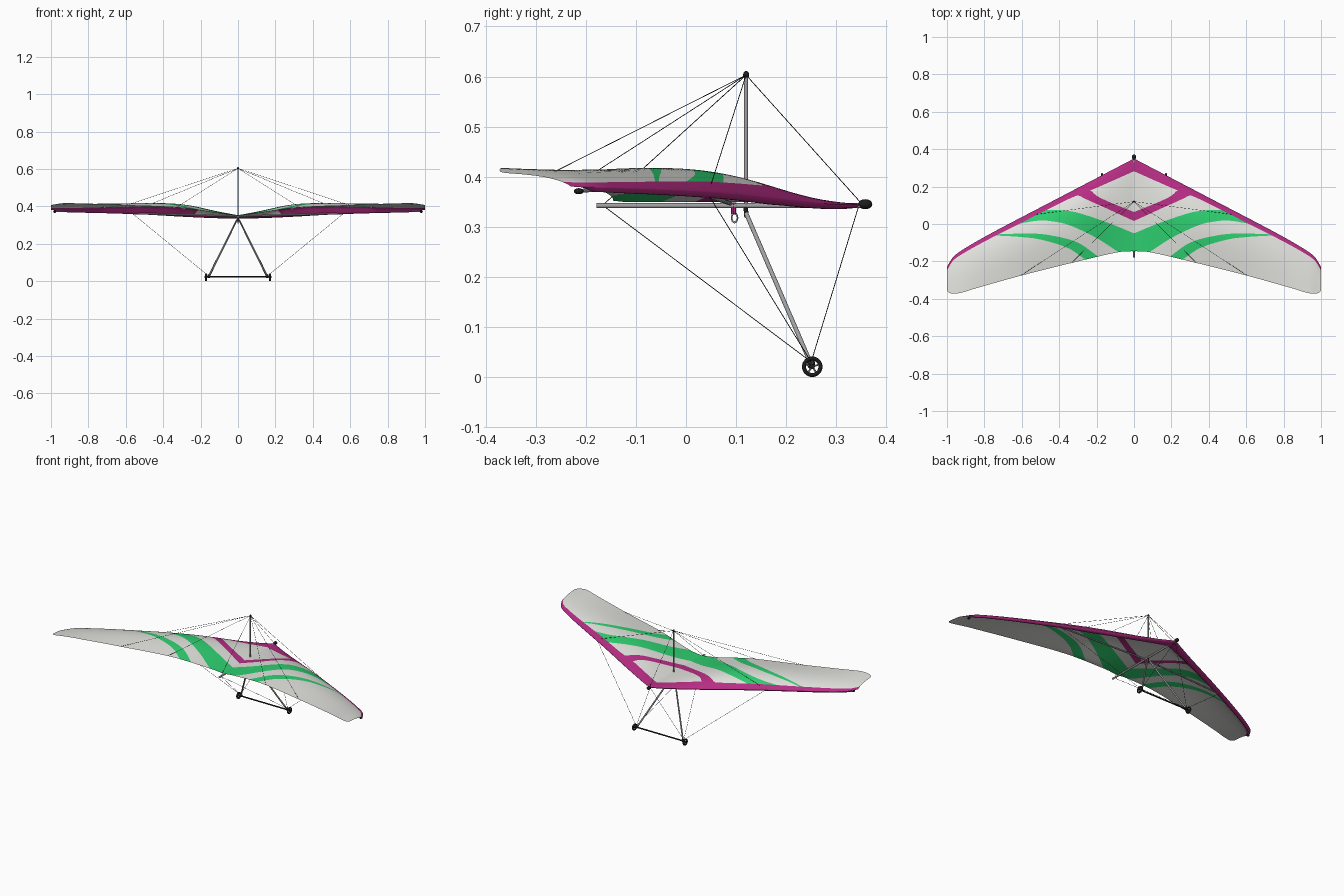
import bpy, bmesh, math
from mathutils import Vector, Matrix

if "Cube" in bpy.data.objects:
    bpy.data.objects.remove(bpy.data.objects["Cube"])


def mat(name, c):
    m = bpy.data.materials.new(name)
    m.diffuse_color = (*c, 1)
    m.use_nodes = True
    m.node_tree.nodes["Principled BSDF"].inputs["Base Color"].default_value = m.diffuse_color
    return m


WHITE = mat("sail_white", (.75, .75, .72))
MAGENTA = mat("magenta", (.47, .026, .23))
GREEN = mat("green", (.027, .62, .16))
GREY = mat("tube_grey", (.36, .36, .37))
BLACK = mat("black", (.012, .012, .012))


def finish(name, bm, mats, angle=40):
    me = bpy.data.meshes.new(name)
    bmesh.ops.recalc_face_normals(bm, faces=bm.faces)
    bm.to_mesh(me)
    bm.free()
    for m in mats:
        me.materials.append(m)
    ob = bpy.data.objects.new(name, me)
    bpy.context.collection.objects.link(ob)
    bpy.ops.object.select_all(action='DESELECT')
    ob.select_set(True)
    bpy.context.view_layer.objects.active = ob
    bpy.ops.object.shade_smooth_by_angle(angle=math.radians(angle))
    return ob


def tubes(name, segs, r, m, n=12):
    """One object made of straight round tubes between point pairs."""
    bm = bmesh.new()
    for a, b in segs:
        a, b = Vector(a), Vector(b)
        d = b - a
        M = Matrix.Translation((a + b) / 2) @ d.to_track_quat('Z', 'Y').to_matrix().to_4x4()
        bmesh.ops.create_cone(bm, cap_ends=True, segments=n, radius1=r, radius2=r,
                              depth=d.length, matrix=M)
    return finish(name, bm, [m])


def blobs(name, items, m):
    """Ellipsoids given as (centre, radii)."""
    bm = bmesh.new()
    for c, s in items:
        bmesh.ops.create_uvsphere(bm, u_segments=20, v_segments=12, radius=1,
                                  matrix=Matrix.Translation(c) @ Matrix.Diagonal((*s, 1)))
    return finish(name, bm, [m])


def ring(name, centre, R, r, m, sx=1.0, sz=1.0, n=32, k=10):
    """Torus around the x axis."""
    bm = bmesh.new()
    vs = []
    for i in range(n):
        a = 2 * math.pi * i / n
        for j in range(k):
            b = 2 * math.pi * j / k
            q = R + r * math.cos(b)
            vs.append(bm.verts.new((centre[0] + sx * r * math.sin(b),
                                    centre[1] + q * math.cos(a),
                                    centre[2] + sz * q * math.sin(a))))
    for i in range(n):
        for j in range(k):
            i2, j2 = (i + 1) % n, (j + 1) % k
            bm.faces.new([vs[i * k + j], vs[i2 * k + j], vs[i2 * k + j2], vs[i * k + j2]])
    return finish(name, bm, [m], 60)


def curve(*p):
    """Smooth function of x through the given points."""
    def slope(i):
        a, b = p[max(i - 1, 0)], p[min(i + 1, len(p) - 1)]
        return (b[1] - a[1]) / (b[0] - a[0])

    def f(x):
        if x <= p[0][0]:
            return p[0][1]
        for i in range(len(p) - 1):
            (x0, y0), (x1, y1) = p[i], p[i + 1]
            if x <= x1:
                h = x1 - x0
                t = (x - x0) / h
                return ((2*t**3 - 3*t*t + 1) * y0 + (t**3 - 2*t*t + t) * h * slope(i)
                        + (3*t*t - 2*t**3) * y1 + (t**3 - t*t) * h * slope(i + 1))
        return p[-1][1]
    return f


# Sail plan outline and heights along the half span
lead = curve((0, .35), (.4, .141), (.77, -.053), (.92, -.14), (.97, -.18), (1, -.23))
trail = curve((0, -.145), (.08, -.15), (.3, -.2), (.6, -.275), (.85, -.345),
              (.93, -.369), (.97, -.372), (.99, -.367), (1, -.355))
z_lead = curve((0, .345), (.1, .345), (.29, .353), (.48, .364), (.67, .371), (.87, .376), (1, .38))
z_trail = curve((0, .352), (.1, .364), (.3, .392), (.6, .405), (.8, .413), (.93, .417), (1, .407))
camber = curve((0, .004), (.1, .018), (.3, .041), (.5, .037), (.65, .028), (.8, .02), (1, .008))

# Stripe boundaries, front to back
band = curve((0, .068), (.22, .05), (.35, .034), (.6, .029), (.9, .022), (1, .018))
bounds = [
    lambda x: lead(x) - band(x),
    curve((0, .064), (.17, .135), (.225, .175), (.26, .25)),
    curve((0, .016), (.15, .085), (.29, .15), (.36, .2)),
    curve((0, -.05), (.13, .003), (.3, .06), (.38, .073), (.45, .075), (.55, .07)),
    curve((0, -.2), (.08, -.152), (.2, -.075), (.35, -.005), (.45, .016), (.52, .017), (.62, 0)),
    curve((.19, -.175), (.3, -.1), (.45, -.06), (.57, -.05), (.7, -.054), (1, -.054)),
    curve((.26, -.19), (.35, -.13), (.5, -.083), (.6, -.07), (.71, -.063), (1, -.054)),
]
STRIPES = [1, 0, 1, 0, 2, 0, 2, 0]      # white, magenta, green indices


def sail_z(x, t):
    """Upper and lower heights; the lower side wraps a pocket at the leading edge."""
    zl = z_lead(x)
    up = zl + (z_trail(x) - zl) * t + camber(x) * math.sin(math.pi * t ** .68)
    w = min(1, max(0, (t - .07) / .11))
    w = w * w * (3 - 2 * w)
    thin = up - .003 * min(1, (1 - t) * 20)
    low = (zl - .009 * min(1, math.sqrt(t / .04))) * (1 - w) + thin * w
    return up, up + (min(low, up) - up) * min(1, (1 - x) * 25)


# Sail
SEG = 7
xs = [.94 * i / 84 for i in range(85)] + [.95, .96, .97, .978, .985, .99, .995, 1]
bm = bmesh.new()
cols = []
for x in xs:
    L, T = lead(x), trail(x)
    cuts = [L]
    for b in bounds:
        cuts.append(max(T, min(cuts[-1], b(x))))
    cuts.append(T)
    ys = [L]
    for s in range(8):
        for k in range(1, SEG + 1):
            u = k / SEG
            if s in (0, 7):
                u = u * u               # finer behind the leading edge
            ys.append(cuts[s] + (cuts[s + 1] - cuts[s]) * u)
    up, lo = [], []
    for y in ys:
        zu, zl = sail_z(x, min(1, max(0, (L - y) / (L - T))))
        up.append(bm.verts.new((x, y, zu)))
        lo.append(bm.verts.new((x, y, zl)))
    cols.append((up, lo))
for a, b in zip(cols, cols[1:]):
    for side in (0, 1):
        for j in range(8 * SEG):
            q = [a[side][j], b[side][j], b[side][j + 1], a[side][j + 1]]
            f = bm.faces.new(q if side else q[::-1])
            c = f.calc_center_median()
            t = (lead(c.x) - c.y) / (lead(c.x) - trail(c.x))
            pocket = side == 1 and c.x > .25 and t < .18
            f.material_index = 1 if pocket else STRIPES[j // SEG]
bmesh.ops.remove_doubles(bm, verts=bm.verts, dist=1e-4)
sail = finish("sail", bm, [WHITE, MAGENTA, GREEN], 60)
mod = sail.modifiers.new("mirror", 'MIRROR')
mod.merge_threshold = 1e-4

# Frame tubes
S = (-1, 1)
tubes("keel_tube", [((0, -.179, .342), (0, .355, .342))], .005, GREY, 16)
tubes("king_post", [((0, .12, .342), (0, .12, .6))], .004, GREY, 16)
tubes("cross_bar", [((0, .088, .347), (s * .56, .042, .362)) for s in S], .0045, GREY)
tubes("leading_edge_spar_end", [((s * .93, -.17, .375), (s * .978, -.205, .372)) for s in S], .004, GREY)
tubes("down_tube", [((s * .006, .12, .327), (s * .155, .25, .025)) for s in S], .0045, GREY)
tubes("base_bar", [((-.178, .25, .0225), (.178, .25, .0225))], .004, BLACK)

# Fittings
blobs("nose_cap", [((0, .358, .345), (.011, .014, .010))], BLACK)
blobs("king_post_cap", [((0, .12, .603), (.005, .006, .008))], BLACK)
blobs("spar_end_cap", [((s * .98, -.214, .371), (.008, .010, .006)) for s in S], BLACK)
blobs("base_bar_corner", [((s * .155, .25, .026), (.008, .008, .010)) for s in S], BLACK)
tubes("apex_bracket", [((0, .121, .319), (0, .119, .34))], .0045, BLACK)

# Harness strap and carabiner
tubes("hang_strap", [((0, .095, .325), (0, .095, .348))], .005, MAGENTA, 8)
ring("carabiner", (0, .097, .318), .006, .0015, GREY, 1, 1.5, 20, 8)

# Wheels
for s, n in ((-1, "left"), (1, "right")):
    c = Vector((s * .171, .252, .0205))
    ring(n + "_wheel_tyre", c, .0165, .004, BLACK, 1.4)
    tubes(n + "_wheel_hub", [(c - Vector((.007, 0, 0)), c + Vector((.007, 0, 0)))], .005, BLACK)
    tubes(n + "_wheel_spokes",
          [(c, c + Vector((0, math.cos(a) * .015, math.sin(a) * .015)))
           for a in (2 * math.pi * i / 5 + math.pi / 2 for i in range(5))], .0018, GREY, 8)

# Rigging wires
TOP = (0, .12, .603)
wires = [(TOP, (0, .35, .347)), (TOP, (0, -.163, .346))]
for s in S:
    corner = (s * .16, .25, .03)
    for x in (.33, .6):
        wires.append((TOP, (s * x, trail(x) + .003, z_trail(x))))
    wires += [(TOP, (s * .565, .046, .372)), (corner, (s * .565, .046, .362)),
              (corner, (0, .345, .342)), (corner, (0, -.165, .342))]
tubes("rigging_wires", wires, .0008, BLACK, 6)
